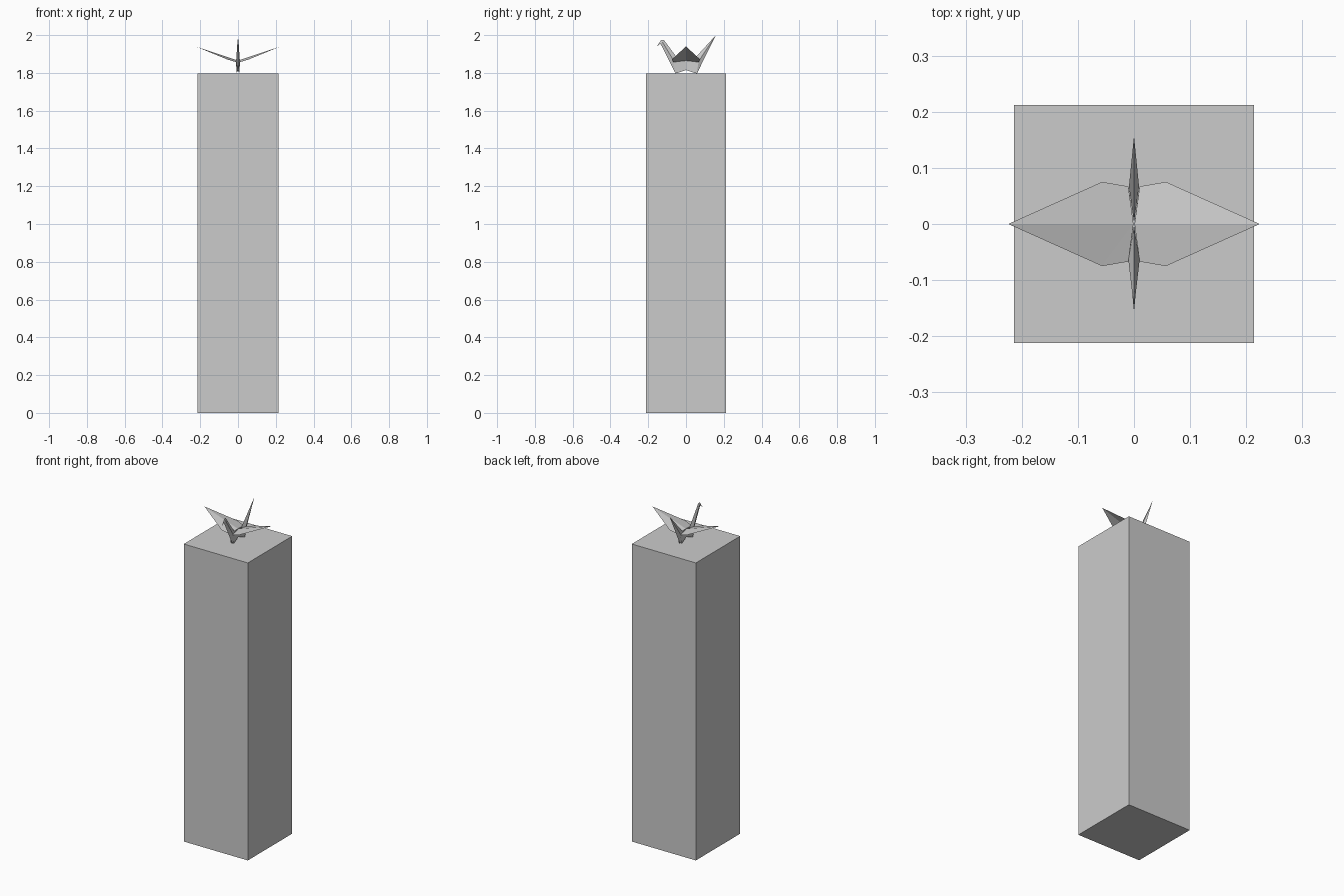
import bpy, bmesh
from mathutils import Vector

if "Cube" in bpy.data.objects:
    bpy.data.objects.remove(bpy.data.objects["Cube"])


def paper(name, faces, signs=((1, 1),)):
    """Folded sheet from facets, repeated with (x, y) mirror signs."""
    bm = bmesh.new()
    for sx, sy in signs:
        for f in faces:
            vs = [bm.verts.new((x * sx, y * sy, z)) for x, y, z in f]
            if sx * sy < 0:
                vs.reverse()
            bm.faces.new(vs)
    bmesh.ops.remove_doubles(bm, verts=bm.verts, dist=0.0002)
    me = bpy.data.meshes.new(name)
    bm.to_mesh(me)
    bm.free()
    ob = bpy.data.objects.new(name, me)
    bpy.context.collection.objects.link(ob)
    return ob


BOTH_X = ((1, 1), (-1, 1))
BOTH_Y = ((1, 1), (1, -1))
TOP = 1.797

# tall square pedestal
bpy.ops.mesh.primitive_cube_add(size=1, location=(0, 0, TOP / 2))
plinth = bpy.context.object
plinth.name = "pedestal"
plinth.scale = (0.428, 0.424, TOP)

# wings: slightly ridged sheets rising to pointed tips
root_mid = (0.001, 0, 1.865)
root = (0.010, 0.067, 1.857)
corner = (0.057, 0.075, 1.871)
tip = (0.224, 0, 1.94)
for side, s in (("right", 1), ("left", -1)):
    paper(side + "_wing", [(root_mid, tip, corner), (root_mid, corner, root)],
          [(s, 1), (s, -1)])

# body sides hanging below the wings, notched in the middle
notch = (0.002, 0, 1.815)
foot = (0.008, 0.055, TOP)
paper("body_sides", [(root_mid, root, foot, notch)],
      [(1, 1), (1, -1), (-1, 1), (-1, -1)])

# tail: slim spindle with an upper and a lower fold
t_tip, t_in, t_low = (0, 0.157, 1.998), (0, 0.003, 1.83), (0, 0.058, TOP)
t_side = (0.009, 0.067, 1.862)
paper("tail", [(t_in, t_side, t_tip), (t_tip, t_side, t_low),
               (t_low, t_side, t_in)], BOTH_X)

# neck: same spindle, cut off where the head folds over
n_in, n_low, n_side = (0, -0.003, 1.82), (0, -0.055, TOP), (0.010, -0.064, 1.862)
k_in, k_side, k_out = (0, -0.117, 1.974), (0.003, -0.125, 1.964), (0, -0.136, 1.956)
paper("neck", [(n_in, k_in, k_side, n_side), (n_side, k_side, k_out, n_low),
               (n_low, n_in, n_side)], BOTH_X)

# head: small beak folded forward and down
crown, beak = (0, -0.131, 1.975), (0, -0.156, 1.938)
paper("head", [(k_in, crown, k_side), (crown, beak, k_side),
               (beak, k_out, k_side)], BOTH_X)
